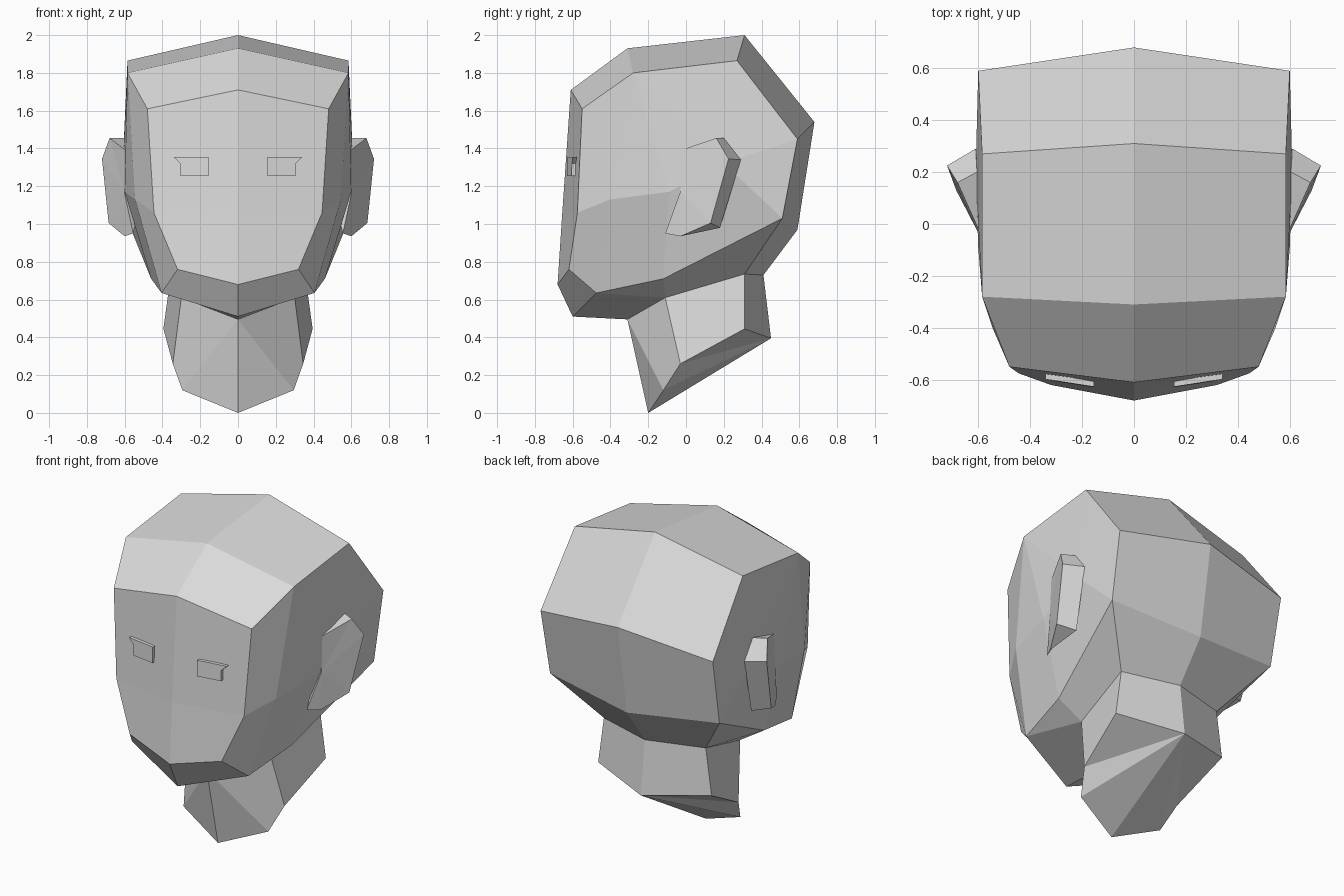
import bpy, bmesh

if "Cube" in bpy.data.objects:
    bpy.data.objects.remove(bpy.data.objects["Cube"])

grey = bpy.data.materials.new("light_grey")
grey.diffuse_color = (0.7, 0.7, 0.7, 1)
grey.use_nodes = True
grey.node_tree.nodes["Principled BSDF"].inputs["Base Color"].default_value = grey.diffuse_color


def mirrored_part(name, points, faces):
    """Build the +x half from named points, mirror it and weld the centre line."""
    bm = bmesh.new()
    for side in (1, -1):
        v = {k: bm.verts.new((side * x, y, z)) for k, (x, y, z) in points.items()}
        for f in faces:
            bm.faces.new([v[k] for k in f.split()])
    bmesh.ops.remove_doubles(bm, verts=bm.verts, dist=0.0005)
    bmesh.ops.recalc_face_normals(bm, faces=bm.faces)
    mesh = bpy.data.meshes.new(name)
    bm.to_mesh(mesh)
    bm.free()
    mesh.materials.append(grey)
    obj = bpy.data.objects.new(name, mesh)
    bpy.context.collection.objects.link(obj)
    return obj


# Ring where the skull meets the neck
neck_ring = {
    "throat": (0, -0.31, 0.495), "u1": (0.30, -0.11, 0.61),
    "u2": (0.355, 0.31, 0.735), "u3": (0, 0.41, 0.73),
}

# Skull: centre line, side edge loop and cheek points
skull = {
    "brow_c": (0, -0.61, 1.71), "top1_c": (0, -0.31, 1.93), "top2_c": (0, 0.31, 2.0),
    "back_c": (0, 0.68, 1.54), "nape_c": (0, 0.59, 0.97),
    "chin_c": (0, -0.68, 0.68), "under_c": (0, -0.60, 0.51), "face_c": (0, -0.655, 1.06),
    "brow": (0.48, -0.55, 1.61), "top1": (0.585, -0.28, 1.80), "top2": (0.585, 0.27, 1.865),
    "back": (0.60, 0.59, 1.45), "nape": (0.59, 0.51, 1.03),
    "chin": (0.32, -0.62, 0.76), "jaw": (0.405, -0.475, 0.635), "jaw_back": (0.46, -0.12, 0.71),
    "face": (0.445, -0.575, 1.06),
    "cheek": (0.545, -0.40, 1.13), "temple": (0.60, -0.09, 1.17), "ear_root": (0.61, 0.20, 1.32),
    **neck_ring,
}
mirrored_part("head", skull, [
    # face and chin
    "brow_c brow face face_c", "face_c face chin chin_c", "chin_c chin jaw under_c",
    # crown and back
    "brow_c top1_c top1 brow", "top1_c top2_c top2 top1", "top2_c back_c back top2",
    "back_c nape_c nape back", "nape_c u3 u2 nape",
    # sides
    "brow top1 cheek face", "face cheek jaw chin", "top1 temple cheek",
    "top1 ear_root temple", "top1 top2 ear_root", "top2 back ear_root",
    "back nape ear_root", "ear_root nape jaw_back temple", "cheek temple jaw_back jaw",
    # underside of the jaw
    "under_c jaw u1 throat", "jaw jaw_back u1", "jaw_back nape u2 u1",
])

# Neck: slanted base that drops to a point at the front
neck = {
    "tip": (0, -0.20, 0), "l1": (0.295, -0.12, 0.12), "l2": (0.345, -0.03, 0.26),
    "l3": (0.395, 0.31, 0.445), "l4": (0, 0.45, 0.395), **neck_ring,
}
mirrored_part("neck", neck, [
    "throat tip l1", "throat l1 l2 u1", "u1 l2 l3 u2", "u2 l3 l4 u3",
    "l4 tip l1", "l4 l1 l2", "l4 l2 l3",
])

# Ears: flap fanning out from the temple, with a rim closed at the back
ears = {
    "hub": (0.602, -0.03, 1.17), "f_top": (0.595, -0.03, 1.39), "f_low": (0.555, -0.11, 0.95),
    "a": (0.68, 0.16, 1.455), "b": (0.72, 0.225, 1.345), "c": (0.685, 0.13, 1.005),
    "d": (0.60, -0.03, 0.935),
    "a2": (0.605, 0.20, 1.455), "b2": (0.61, 0.29, 1.34), "c2": (0.58, 0.18, 0.98),
    "inner": (0.50, 0.08, 1.18),
}
mirrored_part("ears", ears, [
    "hub f_top a", "hub a b", "hub b c", "hub c d", "hub d f_low",
    "f_top a a2", "a b b2 a2", "b c c2 b2", "c d c2",
    "inner f_top a2", "inner a2 b2", "inner b2 c2", "inner c2 d", "inner d f_low",
    "inner f_low hub", "inner hub f_top",
])

# Eyes: thin plates with a pointed outer lash, following the slope of the face
outline = [(0.155, 1.355), (0.34, 1.355), (0.305, 1.32), (0.305, 1.255), (0.155, 1.255)]
eyes = {}
for i, (x, z) in enumerate(outline):
    y = -0.652 + 0.155 * x + 0.02 * (z - 1.3)
    eyes[f"f{i}"] = (x, y, z)
    eyes[f"b{i}"] = (x, y + 0.04, z)
n = len(outline)
mirrored_part("eyes", eyes, ["f0 f1 f2 f3 f4", "b4 b3 b2 b1 b0"] + [
    f"f{i} b{i} b{(i + 1) % n} f{(i + 1) % n}" for i in range(n)])
